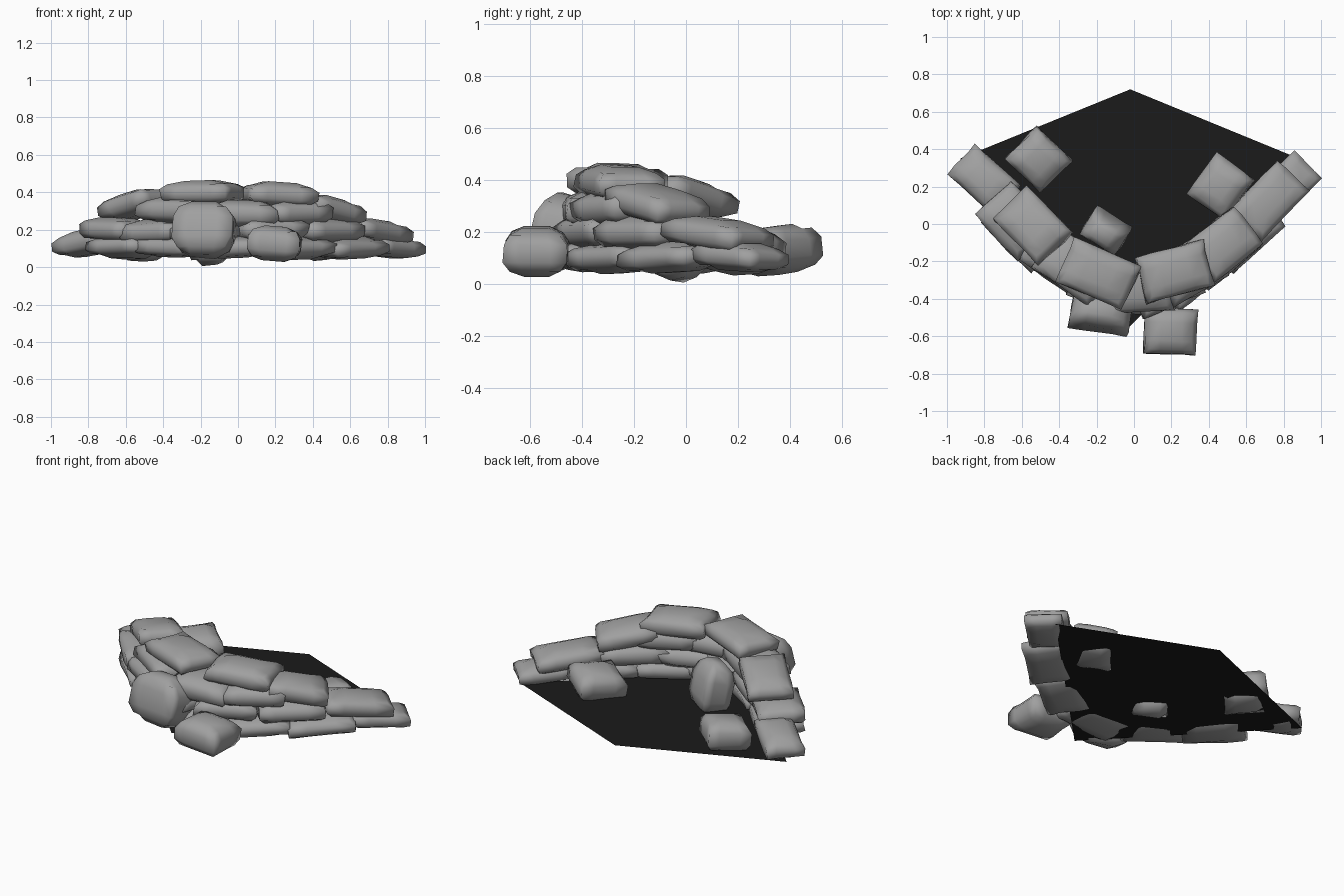
import bpy, bmesh, math, random
from mathutils import Matrix, Vector, Euler

if "Cube" in bpy.data.objects:
    bpy.data.objects.remove(bpy.data.objects["Cube"])

random.seed(4)


def material(name, rgb):
    m = bpy.data.materials.new(name)
    m.diffuse_color = (*rgb, 1)
    m.use_nodes = True
    m.node_tree.nodes["Principled BSDF"].inputs["Base Color"].default_value = m.diffuse_color
    return m


STONE = material("stone_grey", (0.35, 0.35, 0.35))
GROUND = material("dark_ground", (0.0105, 0.0105, 0.0105))


def finish(name, bm, mat):
    me = bpy.data.meshes.new(name)
    bm.to_mesh(me)
    bm.free()
    me.materials.append(mat)
    ob = bpy.data.objects.new(name, me)
    bpy.context.collection.objects.link(ob)
    return ob


def stone(name, loc, size, yaw, pitch=0, roll=0, jitter=0.05, rim=0.36):
    """Pillow-shaped block: a subdivided cube, tapered up and down and thinned at its rim."""
    bm = bmesh.new()
    bmesh.ops.create_cube(bm, size=2)
    bmesh.ops.subdivide_edges(bm, edges=bm.edges[:], cuts=2, use_grid_fill=True)
    for v in bm.verts:
        x, y, z = [c if abs(c) > 0.9 else c * 1.5 for c in v.co]
        taper = 1 - 0.24 * z * z
        thin = 1 - rim * max(x * x, y * y)
        j = [random.uniform(-jitter, jitter) for _ in range(3)]
        v.co = Vector((x * taper + j[0], y * taper + j[1], z * thin + j[2]))
    turn = Euler([math.radians(a) for a in (roll, pitch, yaw)]).to_matrix().to_4x4()
    half = Matrix.Diagonal((size[0] / 2, size[1] / 2, size[2] / 2, 1))
    bm.transform(Matrix.Translation(loc) @ turn @ half)
    for f in bm.faces:
        f.smooth = True
    return finish(name, bm, STONE)


def wall_point(x, out):
    """Point and heading on the curved wall line, pushed outward by out."""
    r = math.sqrt(0.1225 + (1.05 * x) ** 2)
    slope = 1.1025 * x / r
    n = Vector((slope, -1)).normalized()
    return x + n.x * out, r - 0.68 + n.y * out, math.degrees(math.atan(slope))


# ground sheet
bm = bmesh.new()
bm.faces.new([bm.verts.new((x, y, 0.06)) for x, y in
              ((-0.05, -0.575), (0.87, 0.355), (-0.02, 0.72), (-0.93, 0.35))])
finish("ground_sheet", bm, GROUND)

# curved wall courses: mid height, thickness, outward push, (x along wall, length)
courses = [
    (0.11, 0.13, 0.02, [(-0.56, 0.40), (-0.32, 0.38), (-0.02, 0.42), (0.28, 0.38), (0.55, 0.40)]),
    (0.19, 0.15, 0.015, [(-0.61, 0.36), (-0.40, 0.36), (-0.14, 0.38), (0.15, 0.38), (0.43, 0.40)]),
    (0.29, 0.16, 0.01, [(-0.30, 0.40), (0.02, 0.40), (0.28, 0.36)]),
]
for row, (z, h, out, blocks) in enumerate(courses):
    for i, (x, length) in enumerate(blocks):
        px, py, yaw = wall_point(x, out + 0.05 * abs(x))
        stone(f"wall_stone_{row + 1}_{i + 1}", (px, py, z + random.uniform(-0.008, 0.008)),
              (length, 0.28, h), yaw + random.uniform(-5, 5),
              random.uniform(-3, 3), random.uniform(-4, 4))

# capping and end stones seen from above: x, y, z, length, width, height, yaw, pitch
caps = [
    (-0.80, 0.235, 0.13, 0.35, 0.23, 0.15, -42, -9),
    (-0.54, -0.01, 0.335, 0.37, 0.27, 0.15, -46, -13),
    (-0.19, -0.265, 0.395, 0.41, 0.27, 0.15, -23, -1),
    (0.22, -0.255, 0.385, 0.40, 0.27, 0.15, 15, 3),
    (0.48, -0.11, 0.305, 0.36, 0.27, 0.15, 38, 11),
    (0.72, 0.12, 0.19, 0.40, 0.25, 0.14, 46, 7),
    (0.815, 0.205, 0.105, 0.34, 0.22, 0.12, 45, 4),
]
for i, (x, y, z, l, w, h, yaw, pitch) in enumerate(caps):
    stone(f"cap_stone_{i + 1}", (x, y, z), (l, w, h), yaw, pitch, 0, 0.035)

# loose stones around the wall: location, size, yaw, pitch, roll
loose = [
    ((-0.18, -0.485, 0.20), (0.34, 0.18, 0.32), -9, 0, -14),
    ((0.195, -0.575, 0.125), (0.30, 0.26, 0.20), -2, 4, 0),
    ((-0.51, 0.345, 0.13), (0.28, 0.26, 0.20), -44, 4, 4),
    ((0.465, 0.20, 0.13), (0.26, 0.29, 0.19), -36, -8, 5),
    ((-0.15, -0.035, 0.17), (0.24, 0.17, 0.34), -32, 0, 12),
]
for i, (loc, size, yaw, pitch, roll) in enumerate(loose):
    stone(f"loose_stone_{i + 1}", loc, size, yaw, pitch, roll, 0.035, 0.3)
